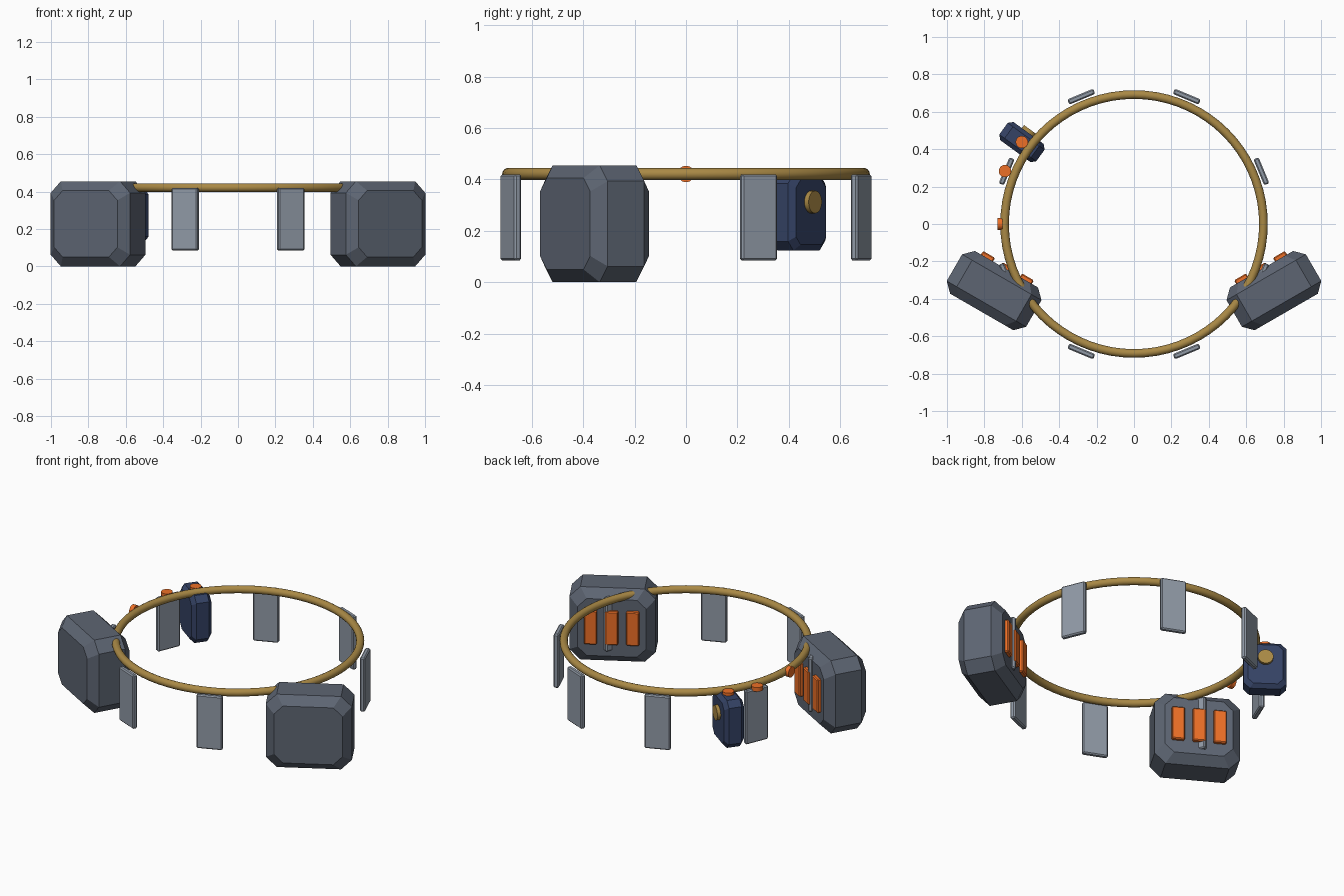
import bpy, bmesh, math
from mathutils import Matrix, Vector

if "Cube" in bpy.data.objects:
    bpy.data.objects.remove(bpy.data.objects["Cube"])


def material(name, rgb):
    m = bpy.data.materials.new(name)
    m.diffuse_color = (*rgb, 1)
    m.use_nodes = True
    m.node_tree.nodes["Principled BSDF"].inputs["Base Color"].default_value = m.diffuse_color
    return m


GOLD = material("brass", (0.40, 0.25, 0.06))
SLATE = material("slate", (0.11, 0.13, 0.17))
STEEL = material("steel", (0.28, 0.32, 0.38))
NAVY = material("navy", (0.035, 0.055, 0.13))
ORANGE = material("orange", (0.85, 0.16, 0.02))


def frame(x, y, z, angle):
    return Matrix.Translation((x, y, z)) @ Matrix.Rotation(angle, 4, 'Z')


def octagon(w, h, c):
    return [(w, c - h), (w, h - c), (w - c, h), (c - w, h),
            (-w, h - c), (-w, c - h), (c - w, -h), (w - c, -h)]


def chamfered_case(name, w, d, h, cut, edge, mat, mw):
    """Octagonal slab (half sizes w, d, h) with bevelled front and back rims."""
    bm = bmesh.new()
    rings = []
    for y, inset in ((-d, edge), (edge - d, 0), (d - edge, 0), (d, edge)):
        pts = octagon(w - inset, h - inset, cut - inset * 0.2)
        rings.append([bm.verts.new((x, y, z)) for x, z in pts])
    for r, s in zip(rings, rings[1:]):
        for i in range(8):
            j = (i + 1) % 8
            bm.faces.new((r[i], r[j], s[j], s[i]))
    bm.faces.new(rings[0])
    bm.faces.new(rings[-1])
    bmesh.ops.recalc_face_normals(bm, faces=bm.faces)
    me = bpy.data.meshes.new(name)
    bm.to_mesh(me)
    bm.free()
    ob = bpy.data.objects.new(name, me)
    bpy.context.collection.objects.link(ob)
    ob.matrix_world = mw
    me.materials.append(mat)
    return ob


def box(name, size, mat, mw, bevel):
    bm = bmesh.new()
    bmesh.ops.create_cube(bm, size=1, matrix=Matrix.Diagonal((*size, 1)))
    me = bpy.data.meshes.new(name)
    bm.to_mesh(me)
    bm.free()
    ob = bpy.data.objects.new(name, me)
    bpy.context.collection.objects.link(ob)
    ob.matrix_world = mw
    me.materials.append(mat)
    mod = ob.modifiers.new("bevel", 'BEVEL')
    mod.width, mod.segments = bevel, 1
    return ob


def disc(name, radius, depth, mat, centre, axis):
    bpy.ops.mesh.primitive_cylinder_add(
        vertices=24, radius=radius, depth=depth, location=centre,
        rotation=Vector(axis).to_track_quat('Z', 'Y').to_euler())
    ob = bpy.context.object
    ob.name = name
    ob.data.materials.append(mat)
    bpy.ops.object.shade_smooth_by_angle()
    return ob


# Hoop of the belt
bpy.ops.mesh.primitive_torus_add(major_radius=0.692, minor_radius=0.023,
                                 major_segments=72, minor_segments=14,
                                 location=(0, 0, 0.421))
hoop = bpy.context.object
hoop.name = "belt_hoop"
hoop.data.materials.append(GOLD)
bpy.ops.object.shade_smooth()

# Hanging plates around the hoop
for k in range(8):
    a = math.radians(22.5 + 45 * k)
    box(f"hanging_plate_{k + 1}", (0.03, 0.15, 0.335), STEEL,
        frame(0.737 * math.cos(a), 0.737 * math.sin(a), 0.252, a), 0.007)

# Side pods with three vents on the back face
for side, tag in ((1, "right"), (-1, "left")):
    pod = frame(side * 0.748, -0.356, 0.2275, side * math.radians(30))
    chamfered_case(f"{tag}_pod", 0.245, 0.132, 0.2275, 0.062, 0.05, SLATE, pod)
    for i in (-1, 0, 1):
        box(f"{tag}_pod_vent_{i + 2}", (0.074, 0.034, 0.21), ORANGE,
            pod @ Matrix.Translation((i * 0.12, 0.137, 0.005)), 0.006)

# Small pouch with a round button
pouch = frame(-0.599, 0.438, 0.272, math.radians(-36))
chamfered_case("pouch", 0.122, 0.06, 0.148, 0.035, 0.022, NAVY, pouch)
disc("pouch_button", 0.044, 0.028, GOLD, pouch @ Vector((0, 0.066, 0.04)),
     pouch.to_3x3() @ Vector((0, 1, 0)))

# Orange studs on the left of the belt
disc("pouch_stud", 0.033, 0.026, ORANGE, (-0.6, 0.438, 0.424), (0, 0, 1))
disc("plate_stud", 0.033, 0.026, ORANGE, (-0.69, 0.283, 0.424), (0, 0, 1))
disc("hoop_stud", 0.032, 0.026, ORANGE, (-0.717, 0, 0.421), (-1, 0, 0))
